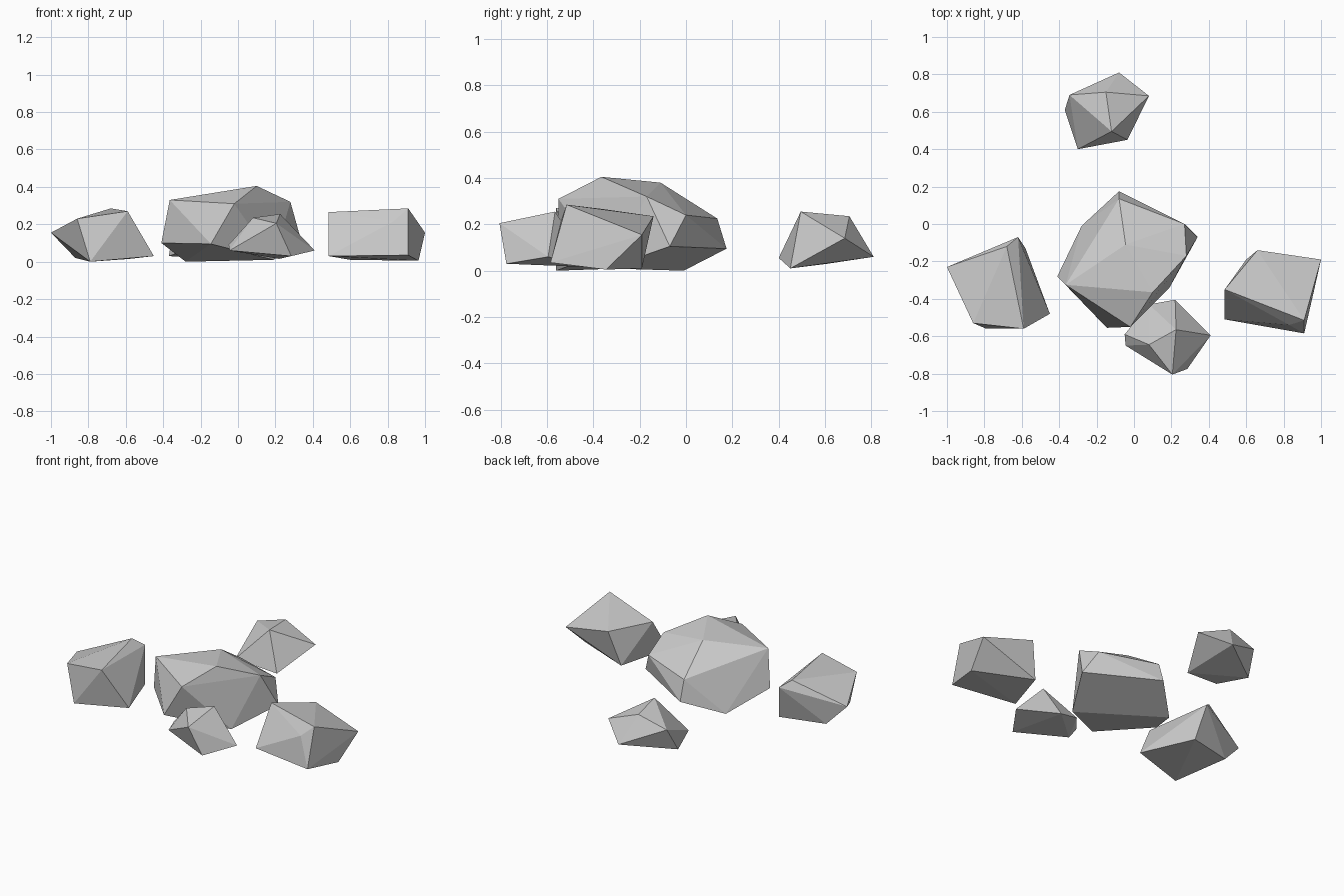
import bpy, bmesh


# Each rock is a faceted convex chunk: the hull of its few corner points
def rock(name, corners):
    bm = bmesh.new()
    for c in corners:
        bm.verts.new(c)
    res = bmesh.ops.convex_hull(bm, input=bm.verts[:])
    loose = {g for g in res["geom_interior"] + res["geom_unused"]
             if isinstance(g, bmesh.types.BMVert)}
    bmesh.ops.delete(bm, geom=list(loose), context='VERTS')
    # merge nearly coplanar triangles into larger facets
    bmesh.ops.dissolve_limit(bm, angle_limit=0.05, verts=bm.verts[:], edges=bm.edges[:])
    bmesh.ops.recalc_face_normals(bm, faces=bm.faces[:])
    mesh = bpy.data.meshes.new(name)
    bm.to_mesh(mesh)
    bm.free()
    bpy.context.collection.objects.link(bpy.data.objects.new(name, mesh))


# Large middle boulder
rock("centre_boulder", [
    (.10, -.365, .405), (-.045, -.11, .38), (.28, -.17, .32), (.27, 0, .24),
    (-.08, .135, .225), (-.08, .175, .095), (.34, -.07, .105), (-.02, -.55, .31),
    (-.145, -.555, .095), (-.365, -.325, .33), (-.41, -.28, .10),
    (-.28, -.01, 0), (.19, -.34, .01)])

# Medium rocks on both sides
rock("left_rock", [
    (-1, -.23, .155), (-.86, -.53, .23), (-.59, -.56, .27), (-.68, -.12, .285),
    (-.62, -.07, .24), (-.79, -.56, 0), (-.45, -.48, .03), (-.58, -.13, .015),
    (-.87, -.20, .02)])
rock("right_rock", [
    (.91, -.515, .285), (1, -.19, .155), (.485, -.35, .265), (.485, -.51, .03),
    (.91, -.585, .035), (.66, -.14, .235), (.60, -.19, .01), (.965, -.345, .005),
    (.83, -.54, .215)])

# Small rocks in front and behind
rock("front_rock", [
    (.205, -.805, .205), (.285, -.775, .03), (.225, -.565, .255), (.08, -.645, .235),
    (-.045, -.65, .06), (-.05, -.59, .09), (.08, -.43, .05), (.22, -.405, .015),
    (.41, -.595, .06)])
rock("back_rock", [
    (-.08, .81, .06), (.08, .685, .14), (-.035, .45, .01), (-.30, .40, .055),
    (-.37, .61, .03), (-.345, .69, .18), (-.12, .495, .255), (-.15, .705, .235)])
